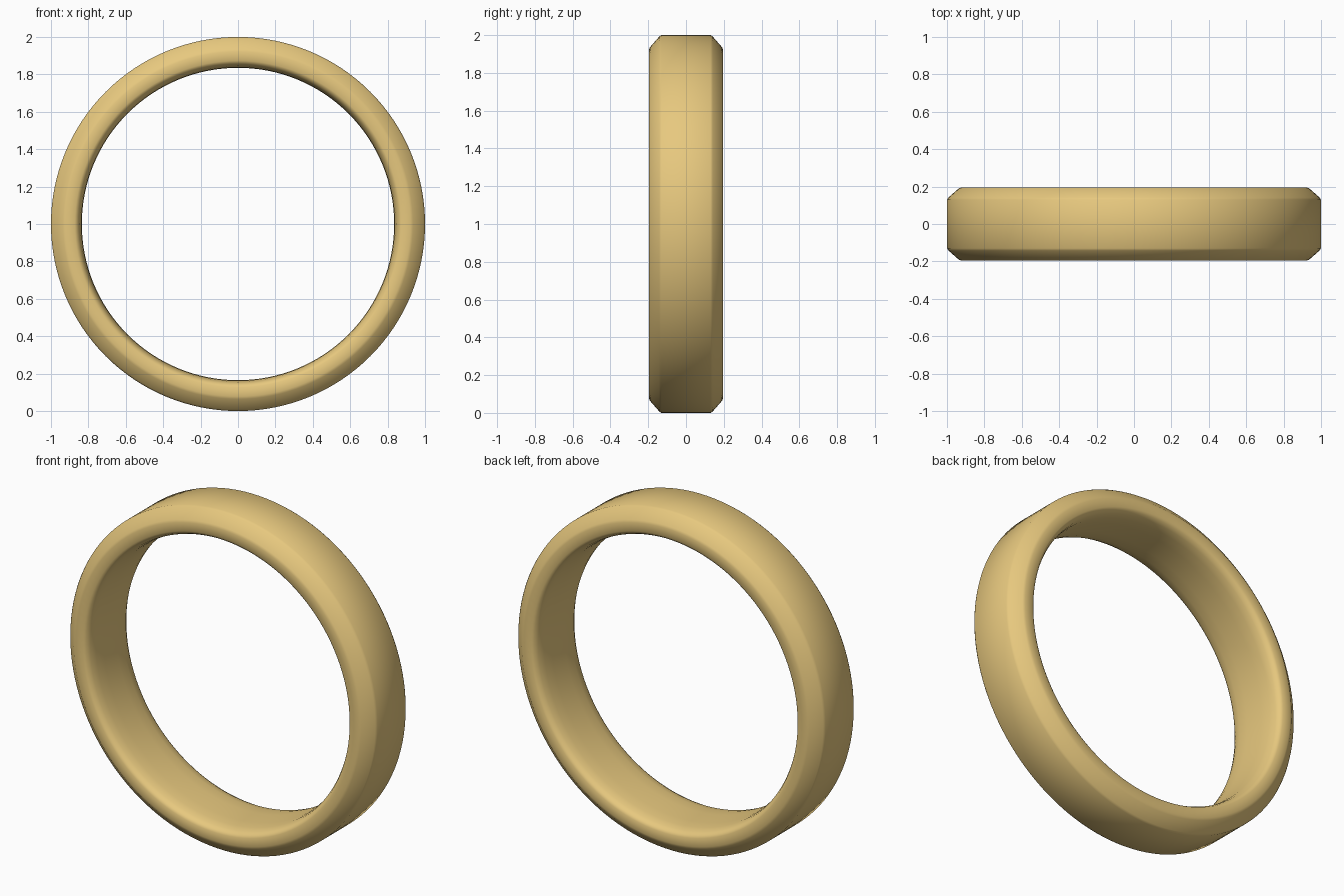
import bpy, bmesh
from math import sin, cos, tau

if "Cube" in bpy.data.objects:
    bpy.data.objects.remove(bpy.data.objects["Cube"])

SEGMENTS = 128

# Half cross-section (radius, y): comfort-fit inside, flat side, outer chamfer
half = [(0.835, 0.06), (0.838, 0.125), (0.846, 0.165), (0.858, 0.187), (0.873, 0.196),
        (0.922, 0.196), (0.936, 0.191), (0.992, 0.142), (1.0, 0.13)]
profile = half + [(r, -y) for r, y in reversed(half)]

# Ring band: sweep the closed section around the y axis
bm = bmesh.new()
loops = []
for i in range(SEGMENTS):
    a = tau * i / SEGMENTS
    loops.append([bm.verts.new((r * cos(a), y, 1 + r * sin(a))) for r, y in profile])
n = len(profile)
for i in range(SEGMENTS):
    a, b = loops[i], loops[(i + 1) % SEGMENTS]
    for j in range(n):
        k = (j + 1) % n
        bm.faces.new((a[j], a[k], b[k], b[j]))
bmesh.ops.recalc_face_normals(bm, faces=bm.faces)
for f in bm.faces:
    f.smooth = True
mesh = bpy.data.meshes.new("ring_band")
bm.to_mesh(mesh)
bm.free()
ring = bpy.data.objects.new("ring_band", mesh)
bpy.context.collection.objects.link(ring)

# Gold finish
gold = bpy.data.materials.new("gold")
gold.diffuse_color = (0.80, 0.58, 0.21, 1)
gold.use_nodes = True
gold.node_tree.nodes["Principled BSDF"].inputs["Base Color"].default_value = gold.diffuse_color
mesh.materials.append(gold)
